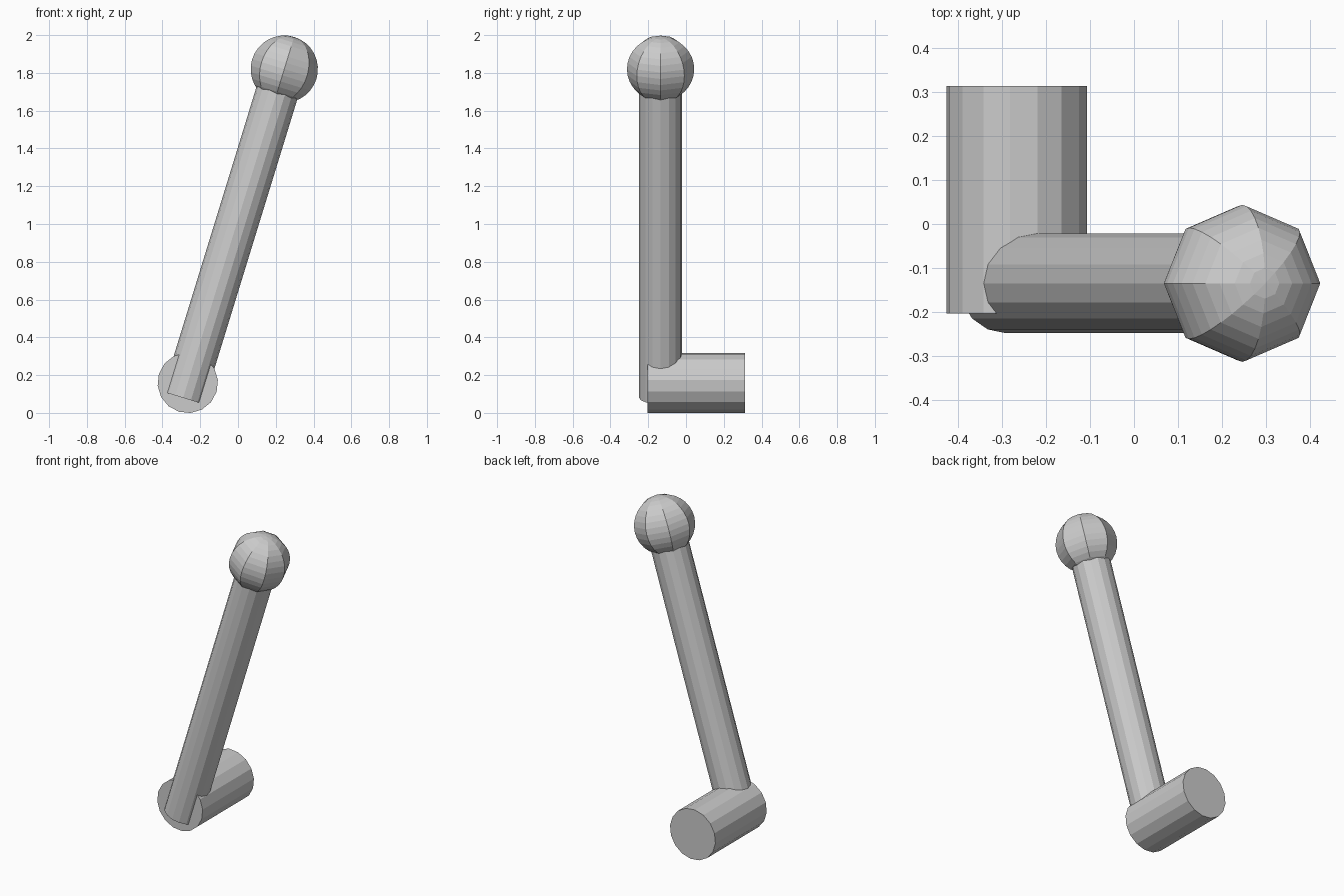
import bpy
from math import radians, sin, cos
from mathutils import Matrix, Vector

if "Cube" in bpy.data.objects:
    bpy.data.objects.remove(bpy.data.objects["Cube"])

TILT = radians(17.1)
PIVOT = Vector((-0.266, -0.1345, 0.159))          # where the arm crosses the hub axis
AXIS = Vector((sin(TILT), 0, cos(TILT)))          # direction of the arm
KNOB = PIVOT + AXIS * 1.738
LEAN = Matrix.Rotation(TILT, 4, 'Y')


def cylinder(name, centre, radius, length, turn):
    bpy.ops.mesh.primitive_cylinder_add(vertices=16, radius=radius, depth=length)
    obj = bpy.context.object
    obj.name = name
    obj.data.transform(turn)
    obj.location = centre
    return obj


# horizontal hub, running front to back
y0, y1 = -0.203, 0.3125
cylinder("pivot_hub", (PIVOT.x, (y0 + y1) / 2, PIVOT.z), 0.16, y1 - y0,
         LEAN @ Matrix.Rotation(radians(90), 4, 'X'))

# leaning arm, from just below the hub axis up into the knob
bottom = PIVOT - AXIS * 0.083
cylinder("lever_arm", (bottom + KNOB) / 2, 0.113, (KNOB - bottom).length, LEAN)

# ball knob with eight coarse segments
bpy.ops.mesh.primitive_uv_sphere_add(segments=8, ring_count=16, radius=0.178)
knob = bpy.context.object
knob.name = "ball_knob"
knob.data.transform(LEAN)
knob.location = KNOB
